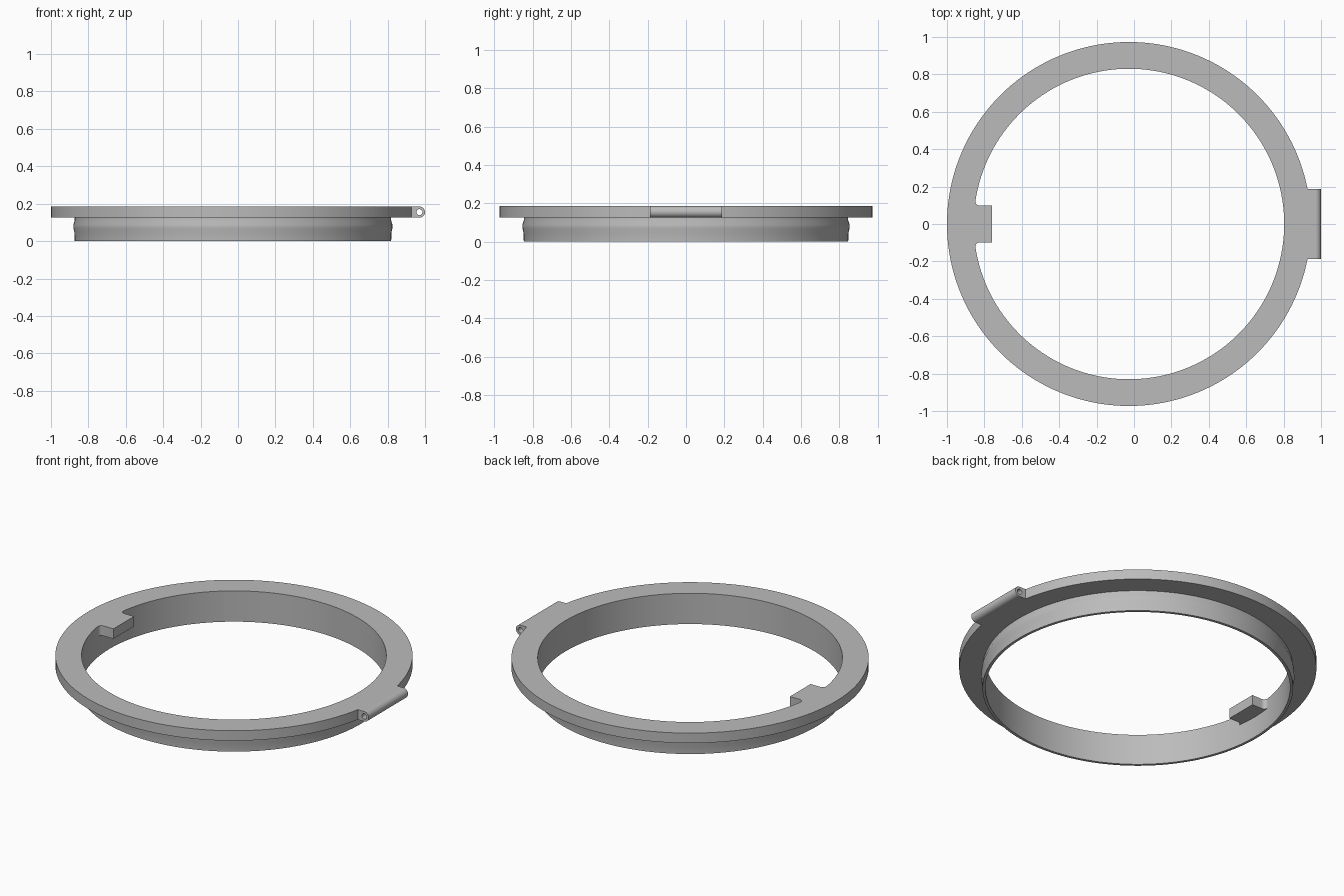
import bpy, bmesh, math

cube = bpy.data.objects.get("Cube")
if cube:
    bpy.data.objects.remove(cube, do_unlink=True)

CX = -0.027                      # centre of the ring
R_OUT, R_IN = 0.973, 0.83
Z_LOW, Z_TOP = 0.125, 0.185      # flange underside and top
SEGMENTS = 160

grey = bpy.data.materials.new("plain grey")
grey.use_nodes = True
colour = (0.5, 0.5, 0.5, 1)
grey.diffuse_color = colour
grey.node_tree.nodes["Principled BSDF"].inputs["Base Color"].default_value = colour


def finish(name, bm):
    bmesh.ops.recalc_face_normals(bm, faces=bm.faces)
    mesh = bpy.data.meshes.new(name)
    bm.to_mesh(mesh)
    bm.free()
    mesh.materials.append(grey)
    obj = bpy.data.objects.new(name, mesh)
    bpy.context.collection.objects.link(obj)
    bpy.ops.object.select_all(action="DESELECT")
    obj.select_set(True)
    bpy.context.view_layer.objects.active = obj
    bpy.ops.object.shade_smooth_by_angle(angle=math.radians(30))
    return obj


def lathe(name, profile):
    """Sweep a closed (radius, z) profile around the ring centre."""
    bm = bmesh.new()
    verts = [bm.verts.new((CX + r, 0, z)) for r, z in profile]
    edges = [bm.edges.new((a, b)) for a, b in zip(verts, verts[1:] + verts[:1])]
    bmesh.ops.spin(bm, geom=verts + edges, cent=(CX, 0, 0), axis=(0, 0, 1),
                   angle=math.tau, steps=SEGMENTS, use_duplicate=False)
    bmesh.ops.remove_doubles(bm, verts=bm.verts, dist=0.0005)
    return finish(name, bm)


def arc(cx, cy, r, start, end, steps):
    angles = [math.radians(start + (end - start) * i / steps) for i in range(steps + 1)]
    return [(cx + r * math.cos(a), cy + r * math.sin(a)) for a in angles]


# Flange and thin neck with a raised snap bead, as one turned part
lathe("flange_and_neck", [
    (R_IN, 0), (0.846, 0), (0.848, 0.05), (0.853, 0.07), (0.853, 0.088),
    (0.846, 0.11), (0.846, Z_LOW), (R_OUT, Z_LOW), (R_OUT, Z_TOP), (R_IN, Z_TOP)])

# Inner catch tab with filleted roots
fillet = 0.024
half = 0.098
root_y = half + fillet
root_x = CX - math.sqrt(R_IN ** 2 - root_y ** 2)
upper = arc(root_x + fillet, root_y, fillet, 180, 270, 8) + [(-0.76, half)]
lower = [(x, -y) for x, y in reversed(upper)]
spread = math.degrees(math.asin(root_y / R_IN))
wall = arc(CX, 0, R_IN, 180 + spread, 180 - spread, 12)[1:-1]
bm = bmesh.new()
face = bm.faces.new([bm.verts.new((x, y, Z_LOW)) for x, y in upper + lower + wall])
extruded = bmesh.ops.extrude_face_region(bm, geom=[face], use_keep_orig=True)
bmesh.ops.translate(bm, vec=(0, 0, Z_TOP - Z_LOW),
                    verts=[v for v in extruded["geom"] if isinstance(v, bmesh.types.BMVert)])
finish("catch_tab", bm)

# Hinge barrel: D-shaped section with a pin hole running through
HALF_LENGTH = 0.187
barrel_r, hole_r = (Z_TOP - Z_LOW) / 2, 0.016
bx, bz = 1 - barrel_r, (Z_TOP + Z_LOW) / 2
N = 32
outer, hole = [], []
for i in range(N):
    a = math.tau * i / N
    c, s = math.cos(a), math.sin(a)
    hole.append((bx + hole_r * c, bz + hole_r * s))
    if c >= -0.001:
        outer.append((bx + barrel_r * c, bz + barrel_r * s))
    else:                        # square side that runs into the flange
        k = barrel_r / max(abs(c), abs(s))
        stretch = (bx - 0.925) / barrel_r
        outer.append((bx + k * c * stretch, bz + k * s))
bm = bmesh.new()
rings = [[bm.verts.new((x, y, z)) for x, z in loop]
         for loop, y in ((outer, -HALF_LENGTH), (outer, HALF_LENGTH),
                         (hole, HALF_LENGTH), (hole, -HALF_LENGTH))]
for a, b in zip(rings, rings[1:] + rings[:1]):
    for i in range(N):
        j = (i + 1) % N
        bm.faces.new((a[i], a[j], b[j], b[i]))
finish("hinge_barrel", bm)
